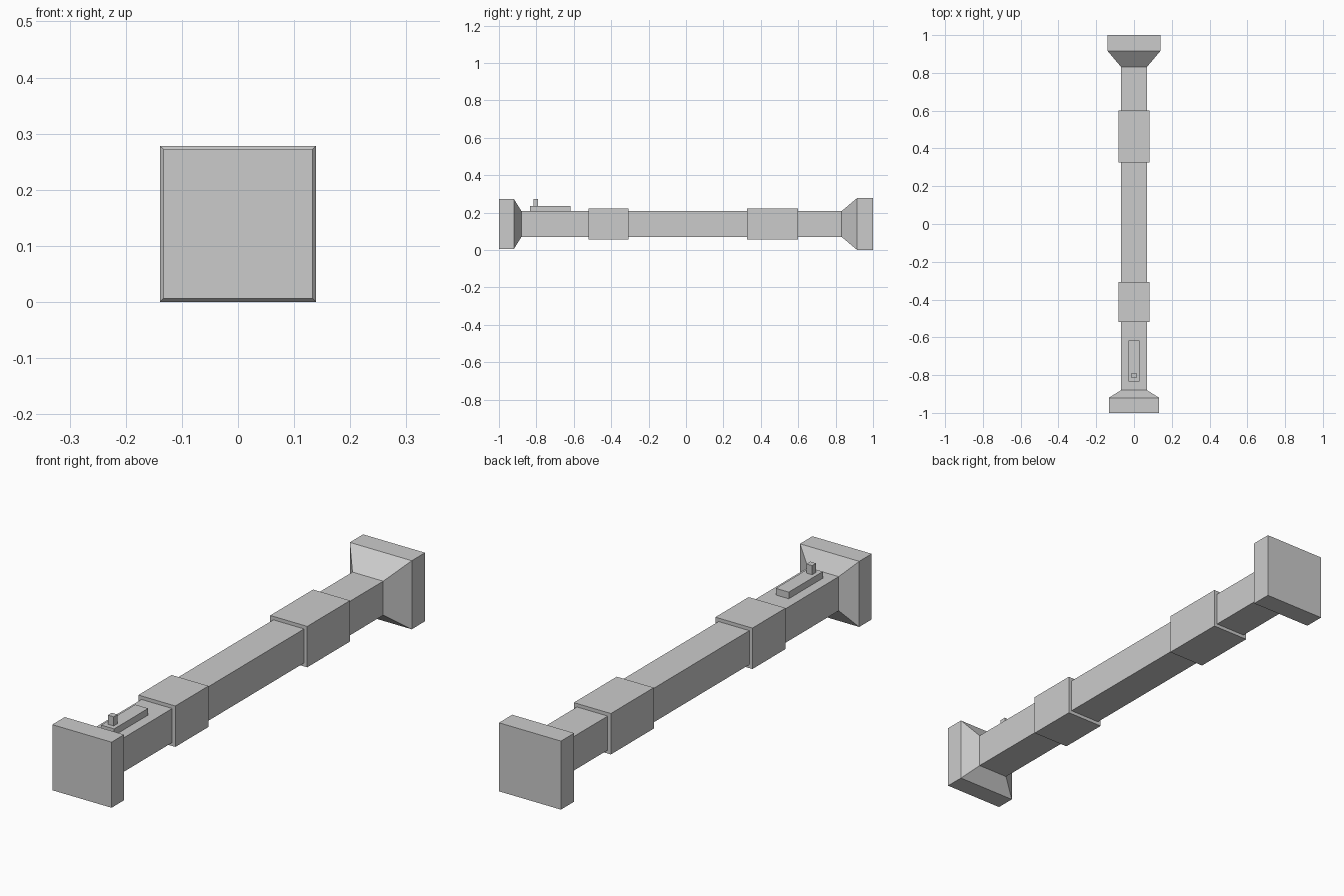
import bpy, bmesh

if "Cube" in bpy.data.objects:
    bpy.data.objects.remove(bpy.data.objects["Cube"])

CZ = 0.139  # height of the long axis


def square_loft(name, sections):
    """Loft square sections (y, half_width) along y and cap both ends."""
    bm = bmesh.new()
    rings = []
    for y, h in sections:
        rings.append([bm.verts.new((sx * h, y, CZ + sz * h))
                      for sx, sz in ((-1, -1), (1, -1), (1, 1), (-1, 1))])
    for a, b in zip(rings, rings[1:]):
        for i in range(4):
            j = (i + 1) % 4
            bm.faces.new((a[i], a[j], b[j], b[i]))
    bm.faces.new(rings[0])
    bm.faces.new(rings[-1])
    bmesh.ops.recalc_face_normals(bm, faces=bm.faces)
    mesh = bpy.data.meshes.new(name)
    bm.to_mesh(mesh)
    bm.free()
    obj = bpy.data.objects.new(name, mesh)
    bpy.context.collection.objects.link(obj)
    return obj


def box(name, half_x, y0, y1, z0, z1):
    bpy.ops.mesh.primitive_cube_add(size=1, location=(0, (y0 + y1) / 2, (z0 + z1) / 2))
    obj = bpy.context.object
    obj.name = name
    obj.scale = (2 * half_x, y1 - y0, z1 - z0)
    bpy.ops.object.transform_apply(location=False, rotation=False, scale=True)


# Long square shaft with flared end blocks
square_loft("shaft", [(-0.88, 0.069), (0.832, 0.069)])
square_loft("front_end_block", [(-1, 0.133), (-0.92, 0.133), (-0.88, 0.069)])
square_loft("back_end_block", [(0.832, 0.069), (0.915, 0.139), (1, 0.139)])

# Sleeves around the shaft
square_loft("front_sleeve", [(-0.52, 0.083), (-0.307, 0.083)])
square_loft("back_sleeve", [(0.325, 0.083), (0.6, 0.083)])

# Switch plate and button on top
box("switch_plate", 0.029, -0.835, -0.617, 0.2, 0.235)
box("switch_button", 0.013, -0.815, -0.79, 0.23, 0.272)
